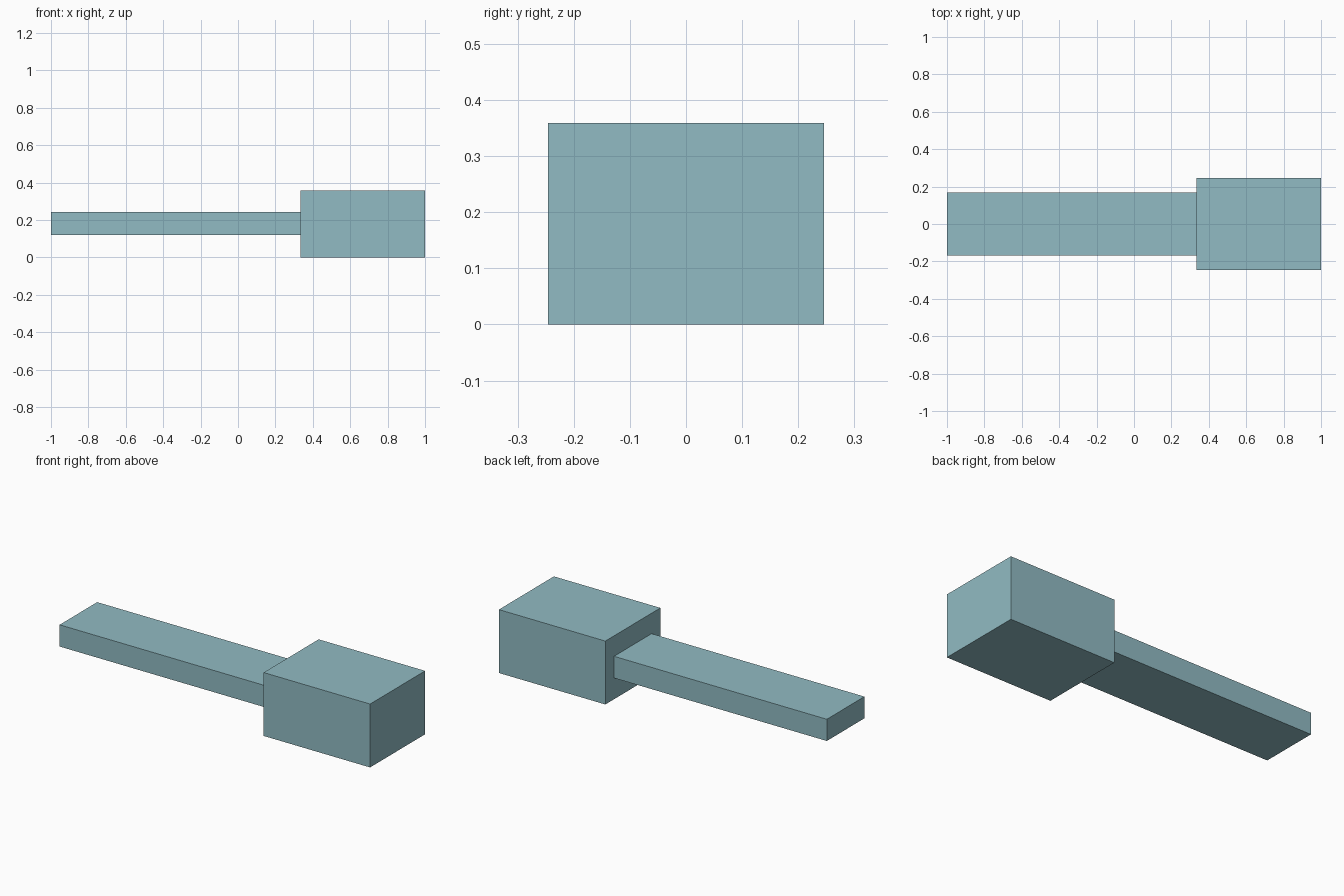
import bpy

if "Cube" in bpy.data.objects:
    bpy.data.objects.remove(bpy.data.objects["Cube"])

# Single flat colour
teal = bpy.data.materials.new("muted teal")
teal.diffuse_color = (0.283, 0.497, 0.546, 1.0)
teal.use_nodes = True
teal.node_tree.nodes["Principled BSDF"].inputs["Base Color"].default_value = teal.diffuse_color


def box(name, lo, hi):
    """Box spanning two opposite corners."""
    bpy.ops.mesh.primitive_cube_add(size=1, location=[(a + b) / 2 for a, b in zip(lo, hi)])
    ob = bpy.context.object
    ob.name = name
    ob.scale = [b - a for a, b in zip(lo, hi)]
    bpy.ops.object.transform_apply(location=False, rotation=False, scale=True)
    ob.data.materials.append(teal)
    return ob


# Flat bar, butting against the block
box("bar", (-1.0, -0.168, 0.12), (0.333, 0.168, 0.243))
# Large end block
box("end_block", (0.333, -0.246, 0.0), (1.0, 0.246, 0.359))
